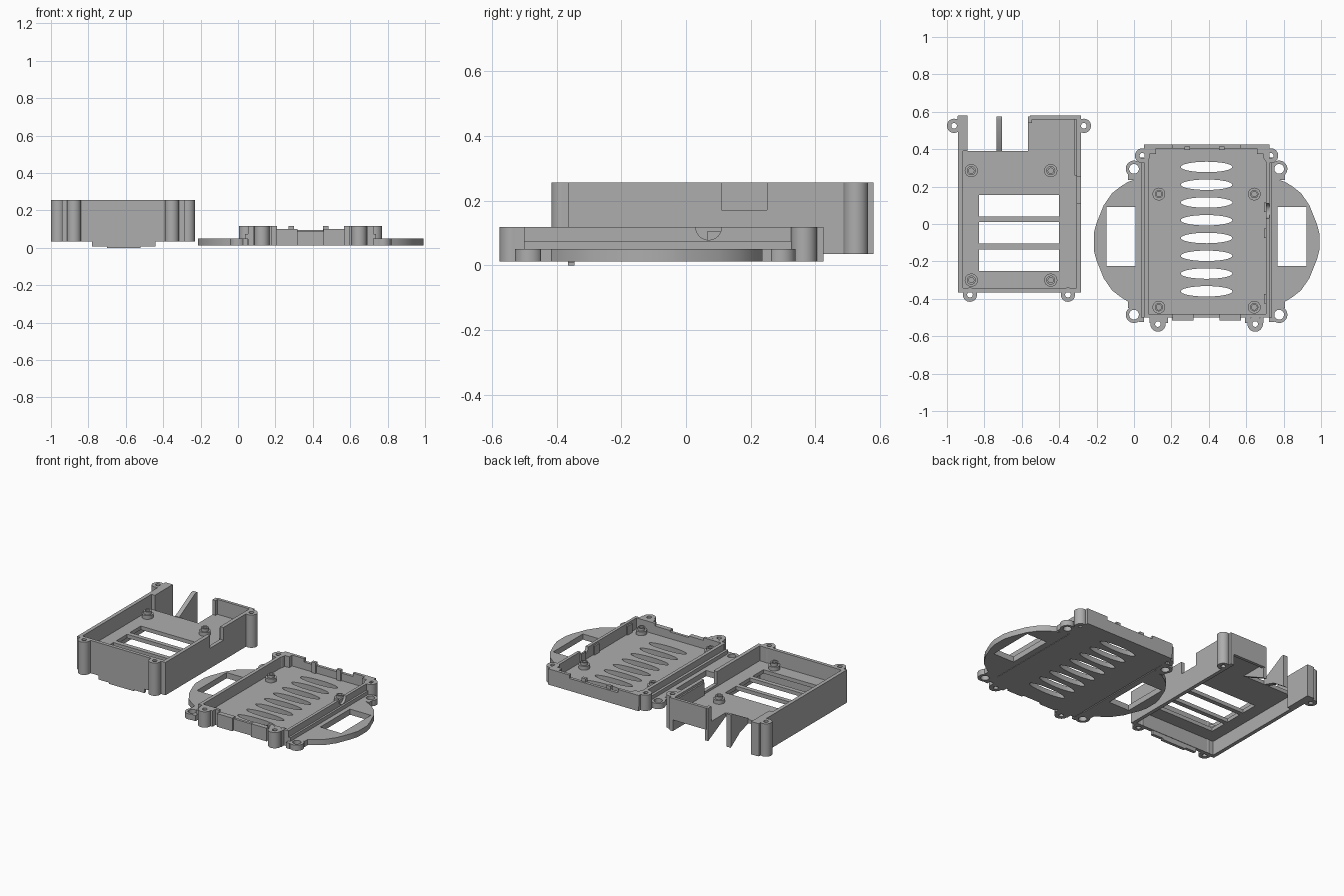
import bpy
from math import sin, cos, pi, radians

cube = bpy.data.objects.get("Cube")
if cube:
    bpy.data.objects.remove(cube, do_unlink=True)

grey = bpy.data.materials.new("matte_grey")
grey.use_nodes = True
grey.diffuse_color = (0.42, 0.42, 0.42, 1)
grey.node_tree.nodes["Principled BSDF"].inputs["Base Color"].default_value = grey.diffuse_color


def rect(x0, x1, y0, y1):
    return [(x0, y0), (x1, y0), (x1, y1), (x0, y1)]


def oval(x, y, rx, ry=None, n=32):
    ry = ry or rx
    return [(x + rx * cos(2 * pi * i / n), y + ry * sin(2 * pi * i / n)) for i in range(n)]


def slab(name, loops, lo, hi, along_x=False):
    """Extrude an outline (first loop) with holes (other loops) along z, or along x."""
    curve = bpy.data.curves.new(name, 'CURVE')
    curve.dimensions = '2D'
    curve.fill_mode = 'BOTH'
    curve.extrude = (hi - lo) / 2
    for loop in loops:
        s = curve.splines.new('POLY')
        s.points.add(len(loop) - 1)
        for p, (a, b) in zip(s.points, loop):
            p.co = (a, b, 0, 1)
        s.use_cyclic_u = True
    temp = bpy.data.objects.new(name + "_outline", curve)
    mesh = bpy.data.meshes.new_from_object(temp)
    bpy.data.objects.remove(temp)
    mid = (lo + hi) / 2
    for v in mesh.vertices:
        a, b, c = v.co
        v.co = (c + mid, a, b) if along_x else (a, b, c + mid)
    mesh.materials.clear()
    mesh.materials.append(grey)
    ob = bpy.data.objects.new(name, mesh)
    bpy.context.collection.objects.link(ob)
    bpy.ops.object.select_all(action='DESELECT')
    ob.select_set(True)
    bpy.context.view_layer.objects.active = ob
    bpy.ops.object.shade_smooth_by_angle(angle=radians(30))
    return ob


def box(name, x0, x1, y0, y1, z0, z1):
    return slab(name, [rect(x0, x1, y0, y1)], z0, z1)


def post(name, x, y, r, hole, z0, z1):
    return slab(name, [oval(x, y, r), oval(x, y, hole)], z0, z1)


# ---- Deep case: raised floor with three windows and a port cut-out ----
BOT, TOP = 0.035, 0.255
floor = [(-.93, -.35), (-.29, -.35), (-.29, .57), (-.555, .57), (-.555, .39), (-.93, .39)]
windows = [rect(-.83, -.40, y, y + .115) for y in (-.25, -.105, .04)]
slab("case_floor", [floor] + windows, .13, .155)

# Case walls
box("case_right_wall", -.94, -.915, -.36, .58, BOT, TOP)
box("case_right_wall_end", -.92, -.89, .39, .58, BOT, TOP)
box("case_front_wall", -.94, -.283, -.365, -.342, BOT, TOP)
left_profile = [(-.36, BOT), (.58, BOT), (.58, TOP), (.25, TOP),
                (.25, .17), (.11, .17), (.11, TOP), (-.36, TOP)]
slab("case_left_wall", [left_profile], -.308, -.283, True)
box("case_left_liner", -.318, -.305, .26, .57, .15, .24)
box("case_back_wall", -.555, -.285, .56, .58, .11, TOP)

# Ribs beside the port cut-outs
rib = [(.385, .13), (.48, .10), (.575, BOT), (.575, TOP), (.555, TOP), (.385, .16)]
slab("port_rib", [rib], -.735, -.705, True)
end_rib = [(.385, .13), (.575, BOT), (.575, TOP), (.54, TOP), (.54, .155), (.385, .155)]
slab("port_end_rib", [end_rib], -.567, -.545, True)

# Case screw posts and their webs
for x, y, wx in ((-.962, .525, -.93), (-.268, .525, -.295)):
    post("case_back_post", x, y, .038, .015, BOT, TOP)
    box("case_back_web", min(wx, x + .017), max(wx, x - .017), y - .03, y + .053, BOT, TOP)
for x in (-.877, -.353):
    post("case_front_post", x, -.378, .038, .015, BOT, TOP)
    for side in (-1, 1):
        box("case_front_web", x + side * .03 - .008, x + side * .03 + .008,
            -.385, -.35, BOT, TOP)

# Case board standoffs
for x in (-.87, -.445):
    for y in (-.3, .285):
        post("case_standoff_base", x, y, .035, .014, .15, .18)
        post("case_standoff", x, y, .024, .014, .18, .2)

# Tongue under the front wall
box("front_tongue", -.78, -.44, -.365, -.345, .008, .05)
box("front_tongue_tip", -.70, -.52, -.365, -.345, 0, .012)

# ---- Shallow tray: floor with vents ----
MID, LOW, BASE, RIM = .388, .012, .045, .118
vents = [oval(MID, -.36 + .095 * i, .138, .028) for i in range(8)]
slab("tray_floor", [rect(.055, .725, -.5, .425)] + vents, LOW, BASE)

# Mirrored tray parts: wing, ears, corner posts, rail, standoffs
for s in (-1, 1):
    def mx(loop):
        return [(MID + s * a, b) for a, b in loop]

    def mbox(name, a0, a1, y0, y1, z0, z1):
        return slab(name, [mx(rect(a0, a1, y0, y1))], z0, z1)

    half = [(.34, .25), (.42, .225), (.46, .20), (.505, .165), (.55, .10), (.59, 0)]
    arc = half + [(.603, -.05), (.603, -.14)] + [(a, -.19 - b) for a, b in reversed(half)]
    outline = arc[:-1] + [(.42, -.43), (.34, -.46)]
    slab("wing", [mx(outline), mx(rect(.38, .535, -.225, .09))], LOW, .05)
    for y in (.295, -.485):
        post("wing_ear", MID + s * .388, y, .044, .026, LOW, .05)
        mbox("wing_ear_web", .335, .362, y - .04, y + .06, LOW, .05)
        inward = -.045 if y > 0 else .05
        mbox("wing_ear_bridge", .35, .42, y + inward - .015, y + inward + .015, LOW, .05)
    post("tray_back_post", MID + s * .343, .365, .04, .015, LOW, RIM)
    mbox("tray_back_web", .27, .325, .375, .425, LOW, RIM)
    post("tray_front_post", MID + s * .26, -.535, .041, .015, LOW, RIM)
    mbox("tray_front_web", .285, .305, -.53, -.49, LOW, RIM)
    mbox("tray_front_web", .205, .235, -.53, -.49, LOW, RIM)
    mbox("side_rail", .325, .35, -.5, .33, .045, .075)
    for y in (.16, -.445):
        post("tray_standoff_base", MID + s * .255, y, .034, .014, BASE, .07)
        post("tray_standoff", MID + s * .255, y, .022, .014, .07, .088)
    # End walls, high at the corners
    mbox("tray_back_corner_wall", .18, .335, .405, .425, BASE, RIM)
    mbox("tray_front_corner_wall", .18, .335, -.5, -.482, BASE, RIM)
    mbox("tray_front_ledge", .07, .185, -.515, -.482, LOW, .1)

# Tray walls
box("tray_right_wall", .055, .078, -.5, .425, BASE, RIM)
notch = [(.07 - .04 * cos(pi * i / 12), RIM - .04 * sin(pi * i / 12)) for i in range(13)]
wall = [(-.5, RIM)] + notch + [(.425, RIM), (.425, BASE), (-.5, BASE)]
slab("tray_left_wall", [wall], .705, .725, True)
box("tray_back_wall", .2, .58, .405, .425, BASE, .095)
box("tray_front_wall", .3, .48, -.5, -.482, BASE, .09)
for x in (.285, .47):
    box("back_peg", x - .015, x + .015, .395, .415, BASE, RIM)
for y in (-.4, -.05, .09):
    box("wall_clip", .695, .708, y - .025, y + .025, BASE, .105)
